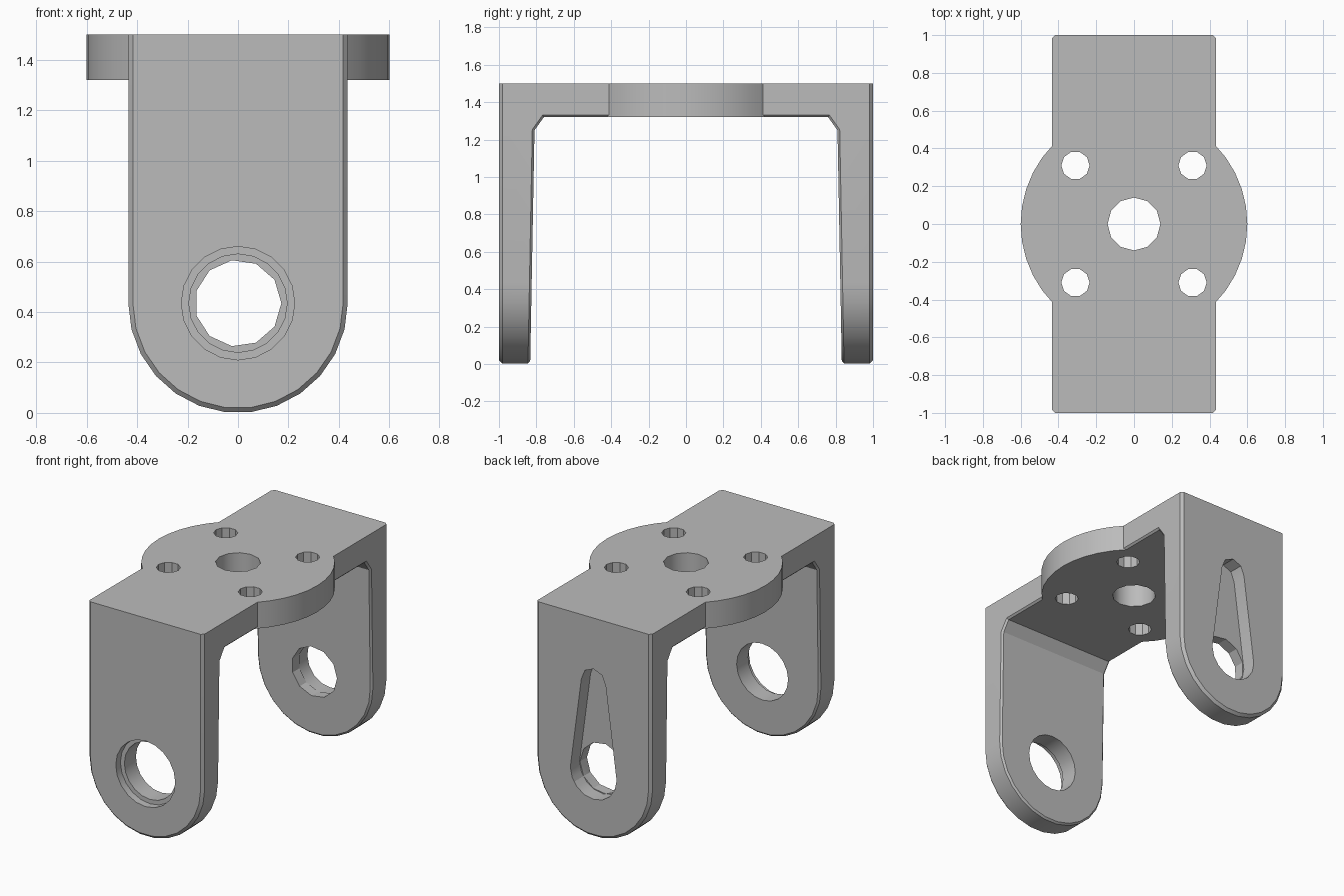
import bpy, bmesh, math
from mathutils import Vector

cube = bpy.data.objects.get("Cube")
if cube:
    bpy.data.objects.remove(cube)

WIDTH, HEIGHT, PIVOT_Z, PLATE_Z = 0.435, 1.5, 0.435, 1.32

grey = bpy.data.materials.new("light grey")
grey.use_nodes = True
colour = (0.5, 0.5, 0.5, 1)
grey.diffuse_color = colour
grey.node_tree.nodes["Principled BSDF"].inputs["Base Color"].default_value = colour


def arc(radius, centre, start, end, steps):
    """Points along an arc, both ends included."""
    angles = [start + (end - start) * i / steps for i in range(steps + 1)]
    return [(centre[0] + radius * math.cos(a), centre[1] + radius * math.sin(a))
            for a in angles]


def circle(radius, centre, sides):
    return arc(radius, centre, 0, math.tau, sides)[:-1]


def prism(name, outline, axis, low, high):
    """Extrude a flat outline along one axis; the other two axes hold its points."""
    bm = bmesh.new()
    verts = []
    for p in outline:
        co = list(p)
        co.insert("xyz".index(axis), low)
        verts.append(bm.verts.new(co))
    face = bm.faces.new(verts)
    grown = bmesh.ops.extrude_face_region(bm, geom=[face])["geom"]
    shift = Vector([high - low if a == axis else 0 for a in "xyz"])
    bmesh.ops.translate(bm, vec=shift,
                        verts=[g for g in grown if isinstance(g, bmesh.types.BMVert)])
    bmesh.ops.recalc_face_normals(bm, faces=bm.faces)
    mesh = bpy.data.meshes.new(name)
    bm.to_mesh(mesh)
    bm.free()
    obj = bpy.data.objects.new(name, mesh)
    obj.data.materials.append(grey)
    bpy.context.collection.objects.link(obj)
    return obj


def combine(target, other, operation):
    """Apply a boolean, then remove the helper."""
    mod = target.modifiers.new(operation, "BOOLEAN")
    mod.object, mod.operation, mod.solver = other, operation, "EXACT"
    bpy.context.view_layer.objects.active = target
    bpy.ops.object.modifier_apply(modifier=mod.name)
    bpy.data.objects.remove(other)


def bevel_edges(obj, rule, size):
    bm = bmesh.new()
    bm.from_mesh(obj.data)
    bmesh.ops.bevel(bm, geom=[e for e in bm.edges if rule(e)], offset=size,
                    segments=1, affect="EDGES", clamp_overlap=True)
    bm.to_mesh(obj.data)
    bm.free()


# Solid block with a rounded lower end and softened front and back rims
outline = [(WIDTH, HEIGHT), (-WIDTH, HEIGHT)]
outline += arc(WIDTH, (0, PIVOT_Z), math.pi, math.tau, 13)
bracket = prism("bracket", outline, "y", -1, 1)


def outer_rim(edge):
    a, b = (v.co for v in edge.verts)
    return abs(a.y - b.y) < 0.01 and min(a.z, b.z) < HEIGHT - 0.01


bevel_edges(bracket, outer_rim, 0.018)

# Opening between the arms, with chamfered inner corners
half = [(0.835, -0.1), (0.81, 1.25), (0.76, PLATE_Z)]
opening = half + [(-y, z) for y, z in reversed(half)]
combine(bracket, prism("opening", opening, "x", -1, 1), "DIFFERENCE")


def inner_rim(edge):
    a, b = (v.co for v in edge.verts)
    inside = max(abs(a.y), abs(b.y)) < 0.85 and max(a.z, b.z) < HEIGHT - 0.1
    across = abs(a.x - b.x) > WIDTH
    return inside and not across and edge.calc_face_angle(0) > 0.5


bevel_edges(bracket, inner_rim, 0.012)

# Round mounting flange across the top plate
flange = prism("flange", circle(0.6, (0, 0), 40), "z", PLATE_Z, HEIGHT)
combine(bracket, flange, "UNION")

# Centre hole and four screw holes
holes = [(0.14, 0, 0, 12)]
holes += [(0.075, x, y, 10) for x in (-0.31, 0.31) for y in (-0.31, 0.31)]
for radius, x, y, sides in holes:
    cutter = prism("hole", circle(radius, (x, y), sides), "z", 1, 2)
    combine(bracket, cutter, "DIFFERENCE")

# Front arm: bearing hole with a shallow counterbore
pivot = (0, PIVOT_Z)
for radius, sides, low, high in ((0.195, 20, -1.2, -0.6), (0.225, 20, -1.2, -0.95),
                                 (0.172, 11, 0.6, 1.2)):
    cutter = prism("pivot_hole", circle(radius, pivot, sides), "y", low, high)
    combine(bracket, cutter, "DIFFERENCE")

# Back arm: tapered pocket above the pivot hole
pocket = arc(0.175, pivot, math.pi, math.tau, 8)
pocket += arc(0.092, (0, 1.06), 0, math.pi, 4)
combine(bracket, prism("pocket", pocket, "y", 0.9, 1.2), "DIFFERENCE")

bpy.ops.object.select_all(action="DESELECT")
bracket.select_set(True)
bpy.context.view_layer.objects.active = bracket
bpy.ops.object.shade_smooth_by_angle(angle=math.radians(30))
